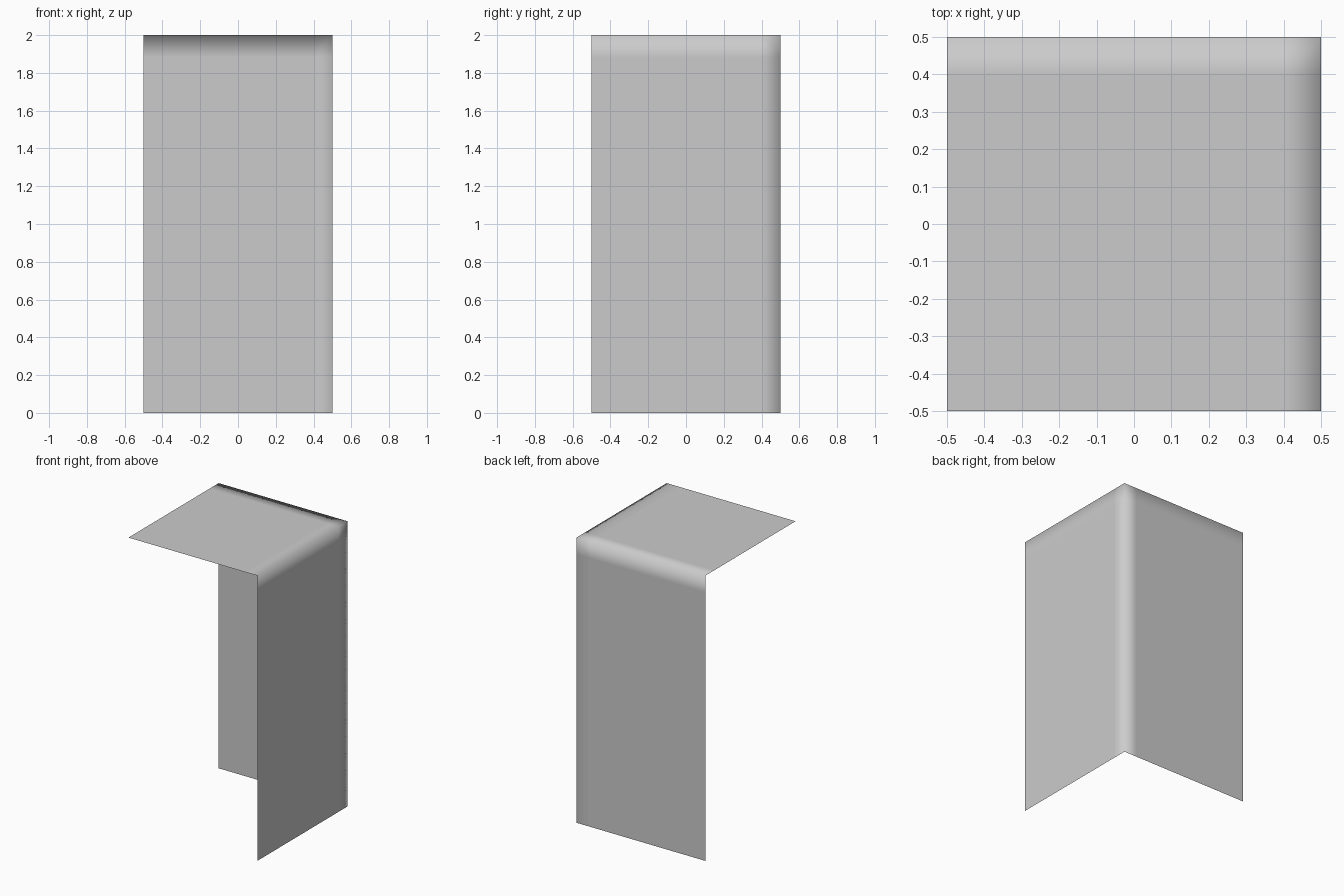
import bpy, bmesh
from mathutils import Vector

if "Cube" in bpy.data.objects:
    bpy.data.objects.remove(bpy.data.objects["Cube"])

W, H = 1.0, 2.0      # width/depth and height
SEG_W, SEG_H = 10, 17  # grid rows across and up

# Box shell on the ground, later opened on three sides
bm = bmesh.new()
bmesh.ops.create_cube(bm, size=1)
for v in bm.verts:
    v.co = Vector((v.co.x * W, v.co.y * W, (v.co.z + 0.5) * H))

# Keep only the right wall, back wall and top panel
bm.normal_update()
open_sides = [f for f in bm.faces if min(f.normal) < -0.5]
bmesh.ops.delete(bm, geom=open_sides, context='FACES')

# Cut an even grid so the smooth shading only softens the folded edges
for axis, start, size, segments in ((0, -W / 2, W, SEG_W), (1, -W / 2, W, SEG_W), (2, 0, H, SEG_H)):
    normal = Vector((0, 0, 0))
    normal[axis] = 1
    for i in range(1, segments):
        bmesh.ops.bisect_plane(bm, geom=bm.verts[:] + bm.edges[:] + bm.faces[:],
                               plane_co=normal * (start + size * i / segments), plane_no=normal)

for f in bm.faces:
    f.smooth = True
mesh = bpy.data.meshes.new("corner_panels")
bm.to_mesh(mesh)
bm.free()
bpy.context.collection.objects.link(bpy.data.objects.new("corner_panels", mesh))
